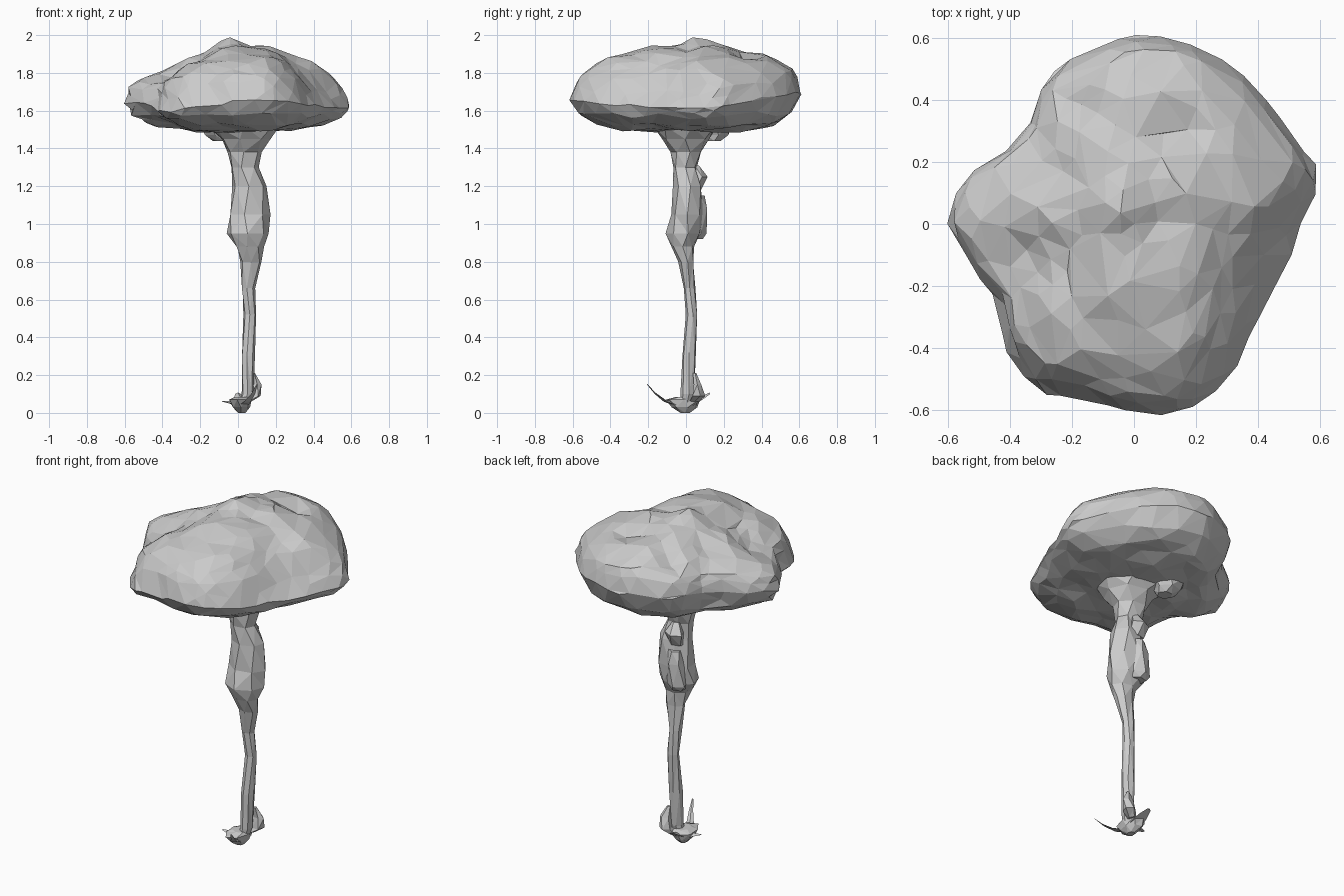
import bpy, bmesh, math, random
from mathutils import Vector, noise

if "Cube" in bpy.data.objects:
    bpy.data.objects.remove(bpy.data.objects["Cube"])

random.seed(4)


def finish(name, bm):
    bmesh.ops.recalc_face_normals(bm, faces=bm.faces)
    me = bpy.data.meshes.new(name)
    bm.to_mesh(me)
    bm.free()
    ob = bpy.data.objects.new(name, me)
    bpy.context.collection.objects.link(ob)
    return ob


def loft(name, rings, sides=7, jitter=0.0):
    """Tube through rings of (z, xmin, xmax, ymin, ymax), capped, triangulated."""
    bm = bmesh.new()
    loops = []
    for i, (z, x0, x1, y0, y1) in enumerate(rings):
        loop = []
        for k in range(sides):
            a = math.tau * (k + 0.25 * (i % 2)) / sides
            s = 1 + random.uniform(-jitter, jitter)
            loop.append(bm.verts.new(((x0 + x1) / 2 + (x1 - x0) / 2 * s * math.cos(a) * 1.03,
                                      (y0 + y1) / 2 + (y1 - y0) / 2 * s * math.sin(a) * 1.03, z)))
        loops.append(loop)
    for a, b in zip(loops, loops[1:]):
        for k in range(sides):
            n = (k + 1) % sides
            bm.faces.new((a[k], a[n], b[n], b[k]))
    bm.faces.new(loops[0])
    bm.faces.new(loops[-1])
    bmesh.ops.triangulate(bm, faces=bm.faces)
    return finish(name, bm)


def lerp_table(table, t):
    for a, b in zip(table, table[1:]):
        if t <= b[0]:
            u = (t - a[0]) / (b[0] - a[0])
            return [p + (q - p) * u for p, q in zip(a[1:], b[1:])]
    return table[-1][1:]


# canopy: outline radius every 15 degrees, and a (latitude, spread, height) profile
OUTLINE = [.54, .63, .59, .58, .60, .61, .615, .57, .55, .47, .475, .56,
           .605, .53, .50, .585, .63, .58, .61, .625, .59, .525, .495, .505]
PROFILE = [(-90, 0, 1.485), (-50, .5, 1.495), (-30, .76, 1.525), (-16, .92, 1.575), (0, 1, 1.65),
           (20, .955, 1.76), (40, .76, 1.86), (65, .42, 1.93), (90, 0, 1.95)]
# pits and folds in the top: x, y, half width, half length, depth
DENTS = [(.12, .31, .12, .07, .05), (.06, .02, .12, .06, .04), (-.2, -.1, .06, .2, .05),
         (.28, -.1, .04, .17, .02), (-.17, .38, .08, .07, .05), (-.37, -.1, .12, .12, .04)]


def near(deg, centre, width):
    """Soft weight, 1 at the centre direction and 0 well away from it."""
    diff = (deg - centre + 180) % 360 - 180
    return math.exp(-(diff / width) ** 2)


bm = bmesh.new()
bmesh.ops.create_icosphere(bm, subdivisions=4, radius=1)
for v in bm.verts:
    d = v.co.normalized()
    deg = math.degrees(math.atan2(d.y, d.x)) % 360
    ang = deg / 15
    i = int(ang) % 24
    rad = OUTLINE[i] + (OUTLINE[(i + 1) % 24] - OUTLINE[i]) * (ang - int(ang))
    lat = math.degrees(math.asin(max(-1, min(1, d.z))))
    f, z = lerp_table(PROFILE, lat)
    if lat > 0:      # steep cut on the front right, slanted front left
        f *= 1 - (.15 * near(deg, 340, 35) + .06 * near(deg, 235, 30)) * min(1, lat / 20)
    c, s = math.cos(math.radians(deg)), math.sin(math.radians(deg))
    x, y = f * rad * c, f * rad * s
    up = max(0, min(1, (lat + 20) / 20))
    # taller at the back, sloping off to the right, a low ledge on the left
    z += up * (.045 if s > 0 else -.015) * f * f * s
    z -= .06 * near(deg, 235, 30) * max(0, 1 - abs(lat) / 20)
    if c > 0:
        z -= up * .04 * f * f * c * c
    elif lat > 0:
        z -= .065 * c * c * math.sin(math.pi * f * f)
    if lat > 15:
        for px, py, w, l, depth in DENTS:
            q = ((x - px) / w) ** 2 + ((y - py) / l) ** 2
            z -= depth * math.exp(-q * 1.3)
        z += .075 * math.exp(-((x + .04) ** 2 + (y - .05) ** 2) / .006)
    n = noise.noise_vector(Vector((x, y, z)) * 7)
    v.co = Vector((x, y, z)) + Vector((n.x * .012, n.y * .012, n.z * .022))
canopy = finish("canopy", bm)
mod = canopy.modifiers.new("facets", "DECIMATE")
mod.ratio = 0.5

# trunk with swollen middle and flare under the canopy
loft("trunk", [
    (.03, .00, .06, -.03, .03), (.10, .02, .08, -.03, .045), (.30, .02, .09, -.02, .05),
    (.52, .03, .095, 0, .06), (.66, .02, .09, -.01, .05), (.80, .015, .125, -.04, .04),
    (.88, -.01, .135, -.08, .045), (.95, -.06, .16, -.10, .08), (1.05, -.05, .17, -.075, .09),
    (1.2, -.035, .15, -.065, .08), (1.3, -.04, .11, -.065, .06), (1.38, -.06, .12, -.075, .08),
    (1.45, -.09, .17, -.13, .12), (1.52, -.17, .23, -.18, .17)], 7, .06)

# knots on the back of the swelling, stub under the canopy, bark lump at the foot
loft("lower_knot", [(.92, -.03, .06, .02, .09), (.95, -.05, .07, .02, .11),
                    (1.08, -.03, .07, .03, .115), (1.15, -.01, .06, .03, .10)], 5, .08)
loft("upper_knot", [(1.18, -.02, .07, .02, .08), (1.25, -.03, .08, .03, .115),
                    (1.31, 0, .05, .02, .07)], 5, .08)
loft("branch_stub", [(1.44, -.13, -.05, .11, .19), (1.47, -.17, -.03, .09, .22),
                     (1.53, -.2, 0, .07, .25)], 6, .08)
loft("foot_lump", [(.06, .03, .07, .02, .07), (.09, .05, .12, .03, .10),
                   (.15, .06, .125, .04, .08), (.21, .07, .09, .035, .055)], 5, .05)

# shallow cup of roots at the base
loft("root_base", [(0, .0, .04, -.03, .02), (.03, -.03, .06, -.07, .06),
                   (.07, -.05, .07, -.10, .08), (.085, -.02, .06, -.05, .05)], 7, .1)


def root(name, path):
    """Thin tapering root through (x, y, z, half width) points."""
    bm = bmesh.new()
    rows = []
    for i, (x, y, z, w) in enumerate(path):
        a, b = path[max(i - 1, 0)], path[min(i + 1, len(path) - 1)]
        side = Vector((a[1] - b[1], b[0] - a[0], 0)).normalized() * w
        p = Vector((x, y, z))
        rows.append([bm.verts.new(p - side), bm.verts.new(p + Vector((0, 0, w * .5))),
                     bm.verts.new(p + side)])
    for a, b in zip(rows, rows[1:]):
        for k in range(3):
            n = (k + 1) % 3
            bm.faces.new((a[k], a[n], b[n], b[k]))
    bm.faces.new(rows[0])
    bm.faces.new(rows[-1])
    bmesh.ops.triangulate(bm, faces=bm.faces)
    finish(name, bm)


root("front_root", [(.02, -.03, .03, .03), (.05, -.11, .06, .02), (.08, -.16, .10, .012), (.10, -.205, .15, .004)])
root("back_root", [(.02, .03, .04, .04), (.01, .08, .07, .035), (0, .125, .10, .015)])
root("left_root", [(.0, .0, .03, .03), (-.04, -.01, .05, .025), (-.085, -.02, .06, .006)])
